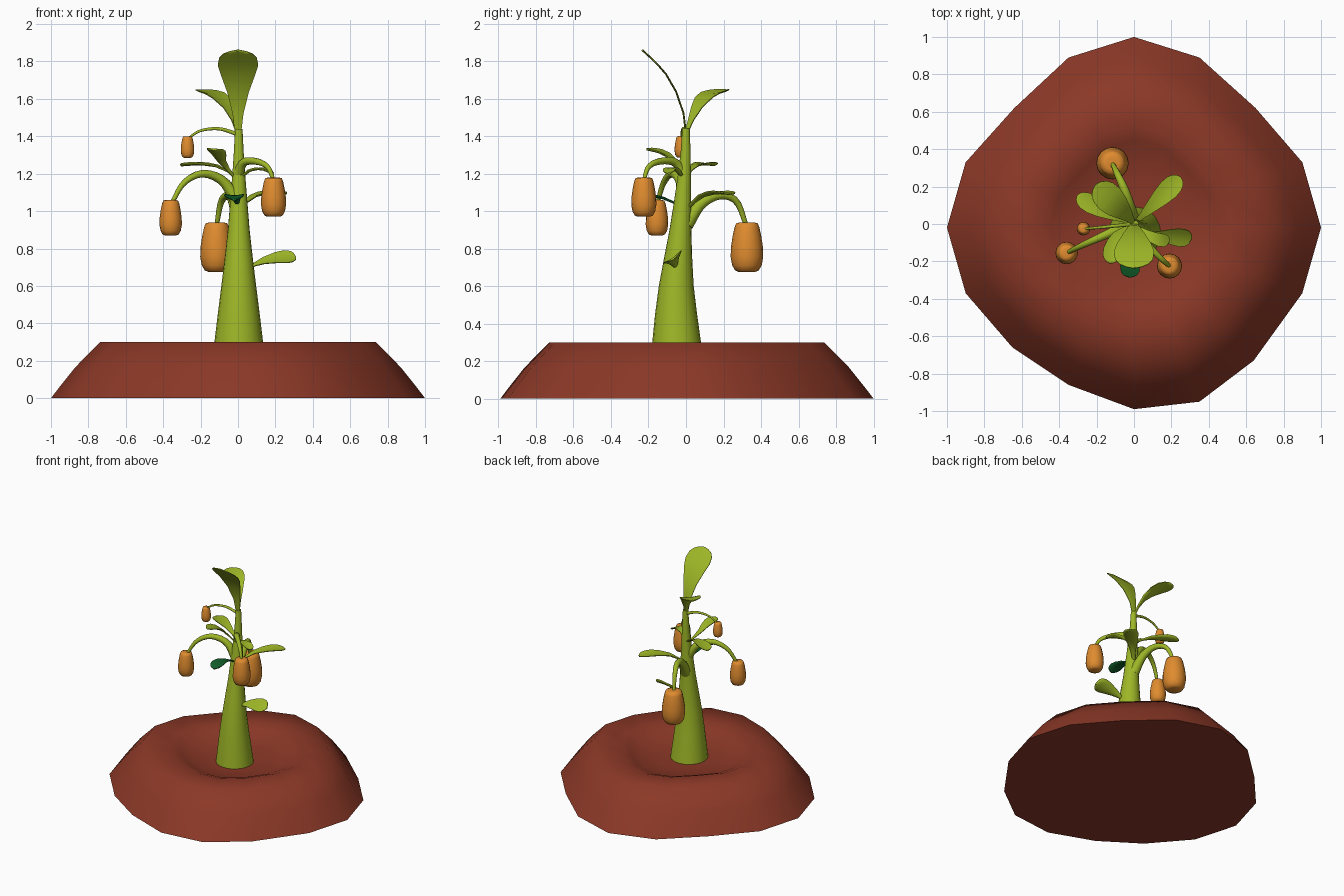
import bpy, bmesh, math
from mathutils import Vector

if "Cube" in bpy.data.objects:
    bpy.data.objects.remove(bpy.data.objects["Cube"])


def material(name, rgb):
    m = bpy.data.materials.new(name)
    m.diffuse_color = (*rgb, 1)
    m.use_nodes = True
    m.node_tree.nodes["Principled BSDF"].inputs["Base Color"].default_value = m.diffuse_color
    return m


GREEN = material("leaf green", (0.34, 0.47, 0.02))
DARK = material("dark green", (0.006, 0.115, 0.022))
ORANGE = material("fruit orange", (0.74, 0.26, 0.028))
SOIL = material("soil brown", (0.26, 0.04, 0.02))


def rings_object(name, rings, mat, angle=60):
    """Skin a list of equal-length vertex rings and cap both ends."""
    bm = bmesh.new()
    vs = [[bm.verts.new(p) for p in ring] for ring in rings]
    n = len(vs[0])
    for a, b in zip(vs, vs[1:]):
        for i in range(n):
            bm.faces.new((a[i], a[(i + 1) % n], b[(i + 1) % n], b[i]))
    bm.faces.new(vs[0][::-1])
    bm.faces.new(vs[-1])
    bmesh.ops.recalc_face_normals(bm, faces=bm.faces)
    me = bpy.data.meshes.new(name)
    bm.to_mesh(me)
    bm.free()
    me.materials.append(mat)
    ob = bpy.data.objects.new(name, me)
    bpy.context.collection.objects.link(ob)
    bpy.ops.object.select_all(action='DESELECT')
    ob.select_set(True)
    bpy.context.view_layer.objects.active = ob
    bpy.ops.object.shade_smooth_by_angle(angle=math.radians(angle))
    return ob


def spline(points, t):
    """Catmull-Rom point on a path, t in 0..1; values may have any dimension."""
    pts = [Vector(p) for p in points]
    pts = [2 * pts[0] - pts[1]] + pts + [2 * pts[-1] - pts[-2]]
    s = t * (len(pts) - 3)
    i = min(int(s), len(pts) - 4)
    u = s - i
    a, b, c, d = pts[i:i + 4]
    return 0.5 * (2 * b + (c - a) * u + (2 * a - 5 * b + 4 * c - d) * u**2
                  + (3 * b - a - 3 * c + d) * u**3)


def frame(points, t):
    """Position, sideways and upward directions on a path."""
    tan = (spline(points, min(t + .01, 1)) - spline(points, max(t - .01, 0))).normalized()
    flat = Vector(points[-1]) - Vector(points[0])
    side = Vector((flat.y, -flat.x, 0)).normalized()
    side = (side - tan * side.dot(tan)).normalized()
    return spline(points, t), side, side.cross(tan).normalized()


def stalk(name, points, r0, r1, sides=10, steps=14):
    rings = []
    for k in range(steps + 1):
        t = k / steps
        p, s, u = frame(points, t)
        r = r0 + (r1 - r0) * t**.7
        rings.append([p + r * (s * math.cos(a) + u * math.sin(a))
                      for a in (2 * math.pi * i / sides for i in range(sides))])
    rings_object(name, rings, GREEN)


LEAF_SHAPE = [(0, .15), (.2, .27), (.4, .54), (.6, .85), (.75, 1),
              (.87, .93), (.94, .72), (.98, .42), (1, .12)]


def leaf(name, points, width, mat=GREEN, cup=0.2, roll=0.0, thick=0.006):
    rings = []
    for t, w in LEAF_SHAPE:
        p, s, u = frame(points, t)
        s, u = s * math.cos(roll) + u * math.sin(roll), u * math.cos(roll) - s * math.sin(roll)
        w *= width
        across = (-1, -.5, 0, .5, 1)
        top = [p + s * w * x + u * (cup * w * x * x + thick * (1 - .6 * x * x)) for x in across]
        low = [p + s * w * x + u * (cup * w * x * x - thick * (1 - .6 * x * x)) for x in across]
        rings.append(top + low[::-1])
    rings_object(name, rings, mat, 70)


def fruit(name, x, y, z0, z1, radius):
    profile = [(.5, 0), (.72, .03), (.9, .13), (1, .3), (.98, .5), (.88, .72),
               (.76, .9), (.66, .98), (.4, 1)]
    rings = [[(x + radius * r * math.cos(a), y + radius * r * math.sin(a), z0 + (z1 - z0) * h)
              for a in (2 * math.pi * i / 16 for i in range(16))] for r, h in profile]
    rings_object(name, rings, ORANGE)


# soil mound: irregular 16-sided outline with a crater in the top
outline = [(0, 1), (-.35, .89), (-.64, .62), (-.9, .33), (-1, -.02), (-.9, -.37), (-.65, -.66),
           (-.35, -.86), (0, -.99), (.35, -.95), (.64, -.73), (.9, -.37), (1, -.02),
           (.9, .33), (.65, .62), (.35, .89)]
mound_profile = [(1, 0), (.95, .065), (.87, .165), (.737, .3), (.52, .3), (.45, .275),
                 (.37, .24), (.2, .225), (.05, .22)]
rings_object("soil_mound", [[(x * k, y * k, z) for x, y in outline]
                            for k, z in mound_profile], SOIL)

# main stem: tapered, leaning column (y, z, radius)
stem = [(-.048, .2, .142), (-.05, .3, .13), (-.053, .45, .112), (-.052, .6, .093),
        (-.042, .75, .075), (-.03, .9, .058), (-.018, 1.05, .046), (-.008, 1.2, .034),
        (-.002, 1.32, .026), (0, 1.44, .02)]
rings_object("stem", [[(.004 + r * math.cos(a), y + r * math.sin(a), z)
                       for a in (2 * math.pi * i / 20 for i in range(20))]
                      for y, z, r in stem], GREEN)

# fruits and the arching stalks that carry them
fruit("fruit_left", -.36, -.155, .87, 1.06, .06)
fruit("fruit_right", .19, -.225, .97, 1.18, .067)
fruit("fruit_back", -.115, .325, .675, .94, .087)
fruit("fruit_small", -.27, -.025, 1.285, 1.4, .036)
stalk("stalk_left", [(0, -.02, 1.04), (-.08, -.03, 1.16), (-.19, -.075, 1.2),
                     (-.29, -.12, 1.15), (-.355, -.153, 1.04)], .036, .011)
stalk("stalk_right", [(0, -.01, 1.19), (.03, -.06, 1.26), (.1, -.14, 1.265),
                      (.16, -.2, 1.235), (.19, -.225, 1.165)], .03, .01)
stalk("stalk_back", [(0, 0, .93), (-.02, .08, 1.04), (-.05, .18, 1.085),
                     (-.09, .27, 1.05), (-.115, .322, .92)], .042, .012)
stalk("stalk_small", [(0, 0, 1.41), (-.1, -.01, 1.44), (-.2, -.02, 1.43),
                      (-.265, -.025, 1.39)], .012, .006)

# leaves, from the top of the stem downwards
leaf("leaf_top_front", [(0, 0, 1.41), (0, -.02, 1.55), (0, -.08, 1.69), (0, -.15, 1.78),
                        (0, -.235, 1.86)], .108, cup=0, thick=.005)
leaf("leaf_top_back", [(0, 0, 1.41), (-.04, .05, 1.53), (-.11, .115, 1.61),
                       (-.205, .21, 1.645)], .078, cup=.15)
leaf("leaf_upper_front", [(-.01, -.01, 1.17), (-.08, -.05, 1.25), (-.11, -.12, 1.305),
                          (-.13, -.21, 1.33)], .05)
leaf("leaf_upper_left", [(0, 0, 1.18), (-.1, .04, 1.235), (-.2, .09, 1.25),
                         (-.305, .15, 1.245)], .05)
leaf("leaf_upper_right", [(0, 0, 1.15), (.05, -.04, 1.21), (.12, -.08, 1.225),
                          (.19, -.09, 1.2)], .036)
leaf("leaf_middle_back", [(0, 0, 1.0), (.07, .07, 1.07), (.16, .16, 1.095),
                          (.25, .25, 1.09)], .056)
leaf("leaf_dark_front", [(0, -.02, 1.02), (-.01, -.11, 1.065), (-.02, -.2, 1.08),
                         (-.02, -.285, 1.06)], .053, DARK)
leaf("leaf_lower_right", [(.05, -.05, .69), (.12, -.06, .725), (.22, -.065, .745),
                          (.31, -.07, .745)], .058, roll=-.6)
